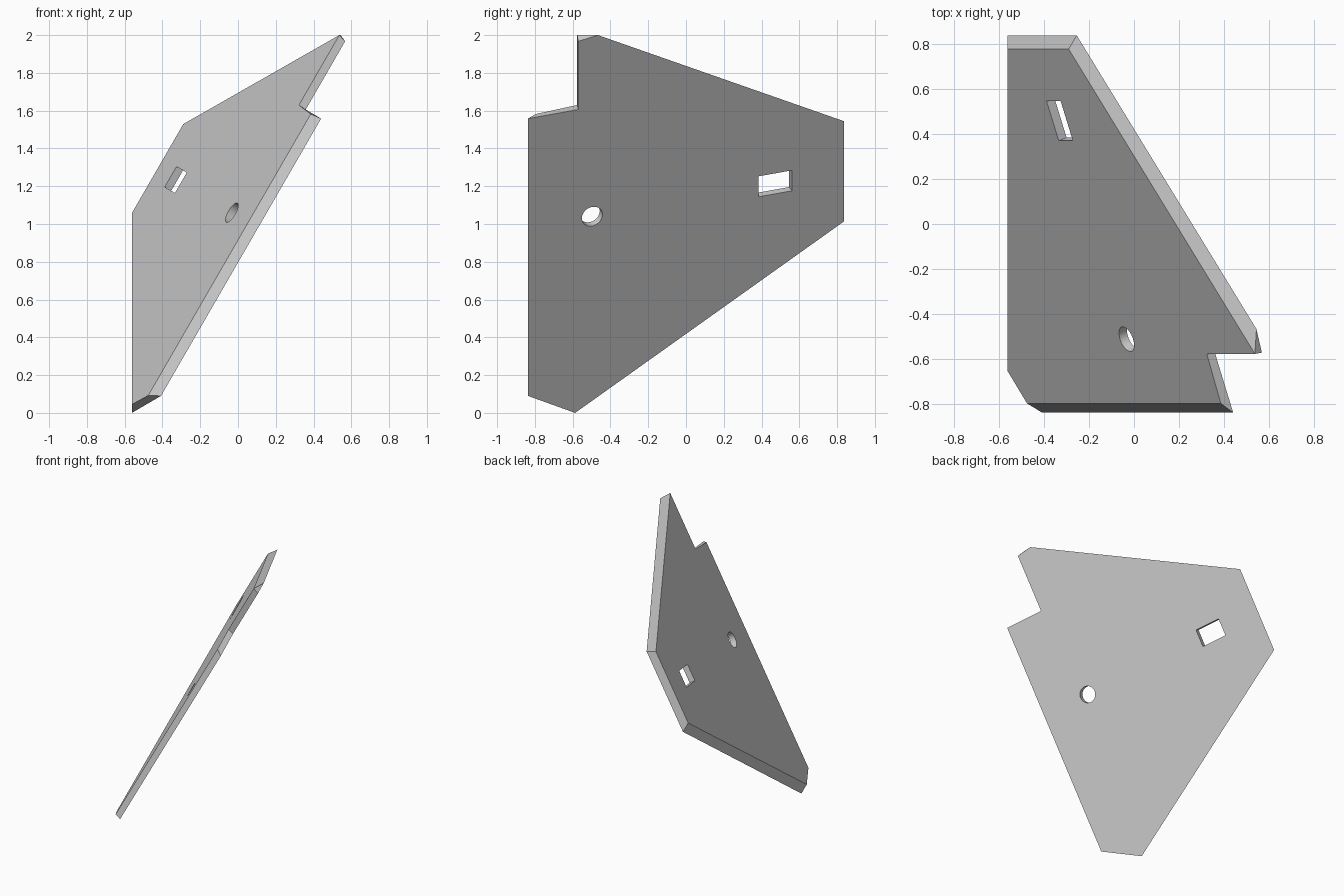
import bpy
import bmesh
import math
from mathutils import Vector, Matrix

cube = bpy.data.objects.get("Cube")
if cube:
    bpy.data.objects.remove(cube, do_unlink=True)

# Plate lies in the tilted plane z = SLOPE_X * x + SLOPE_Y * y + offset
SLOPE_X, SLOPE_Y = math.sqrt(3), 0.71
UPPER, LOWER = 1.48, 1.39
normal = Vector((-SLOPE_X, -SLOPE_Y, 1)).normalized()
along = Vector((0.5, 0, SLOPE_X / 2))
across = normal.cross(along).normalized()

grey = bpy.data.materials.new("light grey")
grey.use_nodes = True
colour = (0.6, 0.6, 0.6, 1)
grey.diffuse_color = colour
grey.node_tree.nodes["Principled BSDF"].inputs["Base Color"].default_value = colour


def on_plane(y, z, offset):
    return Vector(((z - SLOPE_Y * y - offset) / SLOPE_X, y, z))


def make_object(name, bm):
    bmesh.ops.recalc_face_normals(bm, faces=bm.faces)
    mesh = bpy.data.meshes.new(name)
    bm.to_mesh(mesh)
    bm.free()
    mesh.materials.append(grey)
    obj = bpy.data.objects.new(name, mesh)
    bpy.context.collection.objects.link(obj)
    return obj


# Outlines of both faces as (y, z); the upper tip meets two lower corners
upper = [(-0.651, 0.045), (0.776, 1.058), (0.776, 1.529), (-0.576, 2.0), (-0.576, 2.0),
         (-0.576, 1.63), (-0.796, 1.582), (-0.796, 0.093)]
lower = [(-0.587, 0.0), (0.837, 1.014), (0.837, 1.544), (-0.466, 2.0), (-0.571, 1.967),
         (-0.571, 1.606), (-0.837, 1.558), (-0.837, 0.09)]

# Plate with mitred edge walls
bm = bmesh.new()
low = [bm.verts.new(on_plane(y, z, LOWER)) for y, z in lower]
top = []
for i, (y, z) in enumerate(upper):
    repeated = i > 0 and upper[i - 1] == (y, z)
    top.append(top[-1] if repeated else bm.verts.new(on_plane(y, z, UPPER)))
bm.faces.new(list(dict.fromkeys(top)))
bm.faces.new(low[::-1])
for i in range(len(low)):
    j = (i + 1) % len(low)
    bm.faces.new(list(dict.fromkeys((low[i], low[j], top[j], top[i]))))
plate = make_object("angled_plate", bm)


def cut_hole(centre, build):
    # Cutter stands square to the plate
    frame = Matrix((along, across, normal)).transposed().to_4x4()
    bm = bmesh.new()
    build(bm)
    bm.transform(Matrix.Translation(centre) @ frame)
    cutter = make_object("hole_cutter", bm)
    cutter.hide_render = True
    mod = plate.modifiers.new("hole", 'BOOLEAN')
    mod.operation = 'DIFFERENCE'
    mod.solver = 'EXACT'
    mod.object = cutter
    return cutter


def round_bar(bm):
    bmesh.ops.create_cone(bm, cap_ends=True, segments=32, radius1=0.058,
                          radius2=0.058, depth=0.3)


def square_bar(bm):
    bmesh.ops.create_cube(bm, size=1)
    bmesh.ops.scale(bm, vec=(0.125, 0.188, 0.3), verts=bm.verts)


# Round hole and rectangular slot
cutters = [cut_hole(on_plane(-0.511, 1.06, UPPER), round_bar),
           cut_hole(on_plane(0.458, 1.234, UPPER), square_bar)]

# Bake the cuts and drop the helpers
bpy.context.view_layer.update()
evaluated = plate.evaluated_get(bpy.context.evaluated_depsgraph_get())
result = bpy.data.meshes.new_from_object(evaluated)
plate.modifiers.clear()
plate.data = result
for cutter in cutters:
    bpy.data.objects.remove(cutter, do_unlink=True)

bpy.ops.object.select_all(action='DESELECT')
plate.select_set(True)
bpy.context.view_layer.objects.active = plate
bpy.ops.object.shade_smooth_by_angle(angle=math.radians(25))
